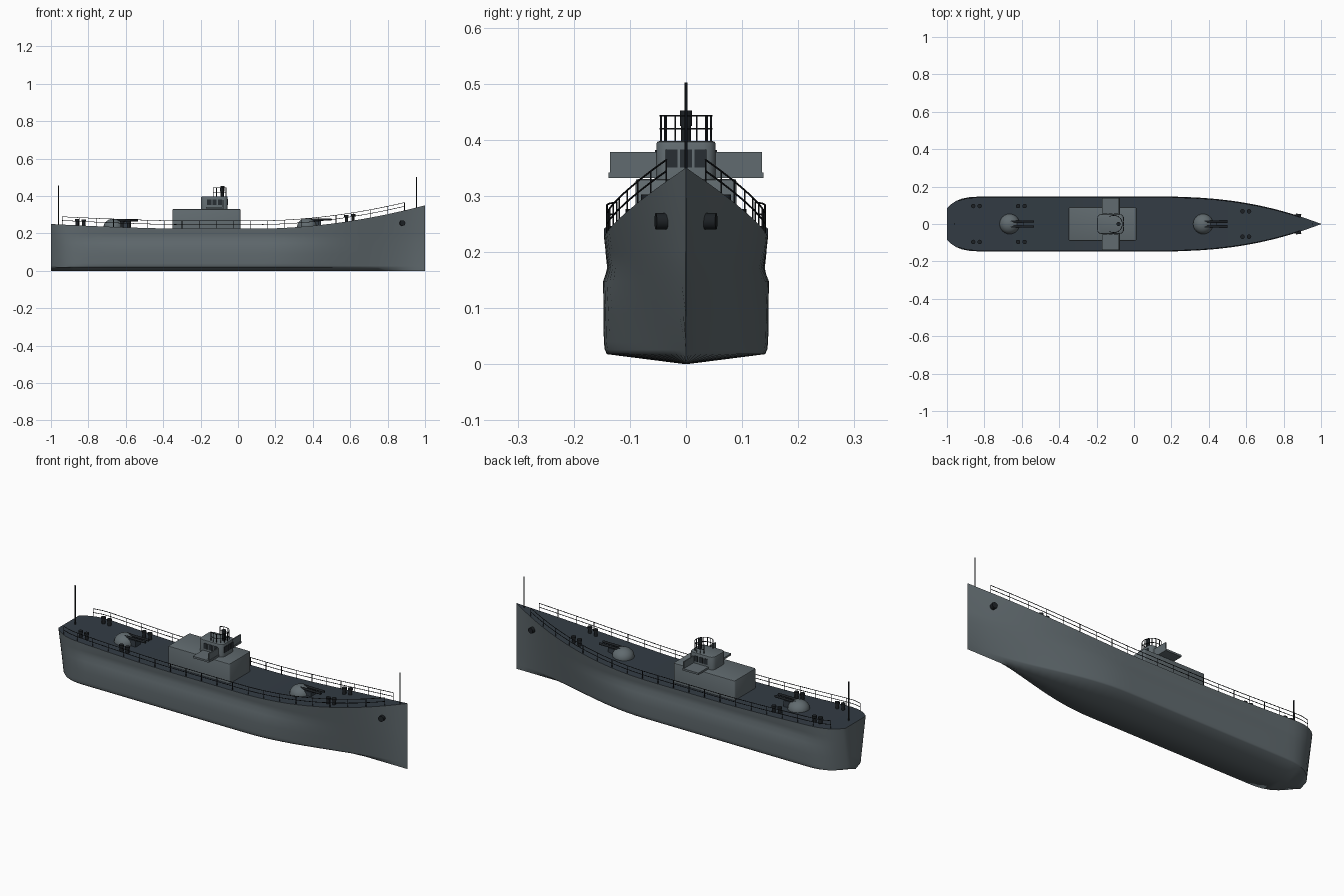
import bpy, bmesh, math
from mathutils import Matrix, Vector

cube = bpy.data.objects.get("Cube")
if cube:
    bpy.data.objects.remove(cube, do_unlink=True)


def material(name, rgb):
    m = bpy.data.materials.new(name)
    m.use_nodes = True
    m.diffuse_color = (*rgb, 1)
    bsdf = next(n for n in m.node_tree.nodes if n.type == 'BSDF_PRINCIPLED')
    bsdf.inputs["Base Color"].default_value = (*rgb, 1)
    bsdf.inputs["Roughness"].default_value = 0.7
    return m


GREY = material("hull grey", (0.12, 0.147, 0.16))
DECK = material("deck slate", (0.033, 0.045, 0.058))
DARK = material("dark fittings", (0.012, 0.015, 0.018))
GLASS = material("window glass", (0.022, 0.028, 0.034))


def finish(name, bm, mats, smooth=None):
    bmesh.ops.recalc_face_normals(bm, faces=bm.faces)
    mesh = bpy.data.meshes.new(name)
    bm.to_mesh(mesh)
    bm.free()
    for m in mats:
        mesh.materials.append(m)
    ob = bpy.data.objects.new(name, mesh)
    bpy.context.scene.collection.objects.link(ob)
    if smooth:
        bpy.ops.object.select_all(action='DESELECT')
        bpy.context.view_layer.objects.active = ob
        ob.select_set(True)
        bpy.ops.object.shade_smooth_by_angle(angle=math.radians(smooth))
    return ob


def box(name, x, y, z, mat, round_corners=0, top_bevel=0):
    bm = bmesh.new()
    size = [b - a for a, b in (x, y, z)]
    mid = [(a + b) / 2 for a, b in (x, y, z)]
    bmesh.ops.create_cube(bm, size=1, matrix=Matrix.Translation(mid) @ Matrix.Diagonal((*size, 1)))
    if round_corners:
        up = [e for e in bm.edges if abs(e.verts[0].co.z - e.verts[1].co.z) > 0.001]
        bmesh.ops.bevel(bm, geom=up, offset=round_corners, segments=3, profile=0.5, affect='EDGES')
    if top_bevel:
        rim = [e for e in bm.edges if all(v.co.z > z[1] - 0.0001 for v in e.verts)]
        bmesh.ops.bevel(bm, geom=rim, offset=top_bevel, segments=2, profile=0.5, affect='EDGES')
    return finish(name, bm, [mat], 35)


def cylinder(name, start, end, r, mat, sides=16):
    a, b = Vector(start), Vector(end)
    turn = (b - a).to_track_quat('Z', 'Y').to_matrix().to_4x4()
    bm = bmesh.new()
    bmesh.ops.create_cone(bm, cap_ends=True, segments=sides, radius1=r, radius2=r,
                          depth=(b - a).length, matrix=Matrix.Translation((a + b) / 2) @ turn)
    return finish(name, bm, [mat], 40)


def wires(name, paths, r):
    cu = bpy.data.curves.new(name, 'CURVE')
    cu.dimensions = '3D'
    cu.bevel_depth = r
    cu.bevel_resolution = 1
    cu.use_fill_caps = True
    for path in paths:
        s = cu.splines.new('POLY')
        s.points.add(len(path) - 1)
        for p, co in zip(s.points, path):
            p.co = (*co, 1)
    cu.materials.append(DARK)
    bpy.context.scene.collection.objects.link(bpy.data.objects.new(name, cu))


# Hull lines: sheer height, deck half-breadth and bottom half-breadth along x
BEAM = 0.146


def sheer(x):
    return 0.225 + 0.125 * max(0, (x - 0.1) / 0.9) ** 1.9 + 0.025 * max(0, (-0.3 - x) / 0.7) ** 1.5


def stern(x):
    return max(0, (-0.8 - x) / 0.2)


def deck_half(x):
    bow = max(0, (x - 0.15) / 0.85)
    return max(0.0008, BEAM * (1 - bow ** 2.3) * (1 - 0.42 * stern(x) ** 3.5))


def bottom_half(x):
    t = max(0, (x - 0.15) / 0.85)
    return max(0.0006, 0.141 * (0.5 + 0.5 * math.cos(math.pi * t)) * (1 - 0.7 * stern(x) ** 3))


def section(x):
    top = sheer(x)
    fade = max(0, min(1, (0.65 - x) / 0.4, (x + 0.95) / 0.2))
    side = []
    for z, swell in ((0.018, 0), (0.026, 0.025), (0.04, 0.035), (0.09, 0.03),
                     (0.148, 0.025), (0.172, -0.045), (0.2, -0.015), (None, 0)):
        z = top if z is None else z
        s = (z - 0.018) / (top - 0.018)
        width = bottom_half(x) * (1 - s) + deck_half(x) * s
        side.append((width * (1 + swell * fade), z))
    return [(-y, z) for y, z in reversed(side)] + [(0, 0)] + side


# Hull with deck
bm = bmesh.new()
stations = [-1, -0.99, -0.975, -0.95, -0.92, -0.88, -0.84, -0.8] + [-0.7 + 0.05 * i for i in range(35)]
rings = [[bm.verts.new((x, y, z)) for y, z in section(x)] for x in stations]
for a, b in zip(rings, rings[1:]):
    n = len(a)
    for i in range(n):
        j = (i + 1) % n
        f = bm.faces.new((a[i], a[j], b[j], b[i]))
        f.material_index = 1 if j == 0 else 0
bm.faces.new(rings[0])
bm.faces.new(rings[-1])
finish("hull", bm, [GREY, DECK], 70)

# Deck railings, bollards and anchors on both sides
for side, label in ((1, "left"), (-1, "right")):
    def edge(x, h):
        return (x, side * (deck_half(x) - 0.005), sheer(x) + h)
    xs = [-0.94 + 1.83 * i / 40 for i in range(41)]
    paths = [[edge(x, h) for x in xs] for h in (0.022, 0.042)]
    paths += [[edge(x, 0), edge(x, 0.042)] for x in xs[::2]]
    wires(label + "_railing", paths, 0.0016)
    for x, y in ((-0.86, 0.096), (-0.825, 0.096), (-0.62, 0.096), (-0.585, 0.096), (0.58, 0.068), (0.615, 0.068)):
        z = sheer(x)
        cylinder(label + "_bollard", (x, side * y, z - 0.005), (x, side * y, z + 0.032), 0.009, DARK, 12)
        cylinder(label + "_bollard_cap", (x, side * y, z + 0.024), (x, side * y, z + 0.034), 0.012, DARK, 12)
    cylinder(label + "_anchor_port", (0.875, side * 0.02, 0.255), (0.88, side * 0.054, 0.255), 0.015, DARK)

# Gun mounts: dome, twin barrels and cradle
for label, x in (("fore", 0.37), ("aft", -0.665)):
    z = sheer(x)
    bm = bmesh.new()
    bmesh.ops.create_uvsphere(bm, u_segments=24, v_segments=12, radius=1,
                              matrix=Matrix.Translation((x, 0, z)) @ Matrix.Diagonal((0.054, 0.054, 0.044, 1)))
    finish(label + "_gun_dome", bm, [GREY], 40)
    box(label + "_gun_cradle", (x + 0.02, x + 0.075), (-0.02, 0.02), (z - 0.005, z + 0.03), DECK)
    for y in (-0.014, 0.014):
        cylinder(label + "_gun_barrel", (x, y, z + 0.036), (x + 0.13, y, z + 0.036), 0.006, DARK, 12)

# Deckhouse and bridge
box("deckhouse", (-0.35, 0.013), (-0.09, 0.09), (0.215, 0.33), GREY, 0.008, 0.004)
box("bridge_house", (-0.197, -0.055), (-0.053, 0.053), (0.325, 0.398), GREY, 0.022, 0.006)
box("bridge_wing_floor", (-0.17, -0.075), (-0.138, 0.138), (0.332, 0.342), GREY)
for y in ((-0.135, -0.045), (0.045, 0.135)):
    box("bridge_wing_screen", (-0.083, -0.077), y, (0.34, 0.378), GREY)

# Bridge windows as thin plates
for i in (-1, 0, 1):
    box("front_window", (-0.058, -0.053), (i * 0.026 - 0.0105, i * 0.026 + 0.0105), (0.351, 0.383), GLASS)
    for s in (-1, 1):
        x = -0.125 + i * 0.029
        box("side_window", (x - 0.011, x + 0.011), tuple(sorted((s * 0.05, s * 0.055))), (0.352, 0.382), GLASS)

# Open bridge railing and lookout post
arc = [math.radians(-125 + 250 * i / 20) for i in range(21)]
loops = [[(-0.107 + 0.045 * math.cos(a), 0.046 * math.sin(a), z) for a in arc] for z in (0.42, 0.443)]
posts = [[(p[0], p[1], 0.396), p] for p in loops[1][::2]]
wires("bridge_railing", loops + posts, 0.0017)
cylinder("compass_stand", (-0.083, 0, 0.396), (-0.083, 0, 0.44), 0.009, DARK)
cylinder("compass_head", (-0.083, 0, 0.425), (-0.083, 0, 0.452), 0.011, DARK)

# Masts
cylinder("stern_mast", (-0.96, 0, 0.24), (-0.96, 0, 0.455), 0.003, DARK, 8)
cylinder("bow_mast", (0.955, 0, 0.32), (0.955, 0, 0.502), 0.003, DARK, 8)
